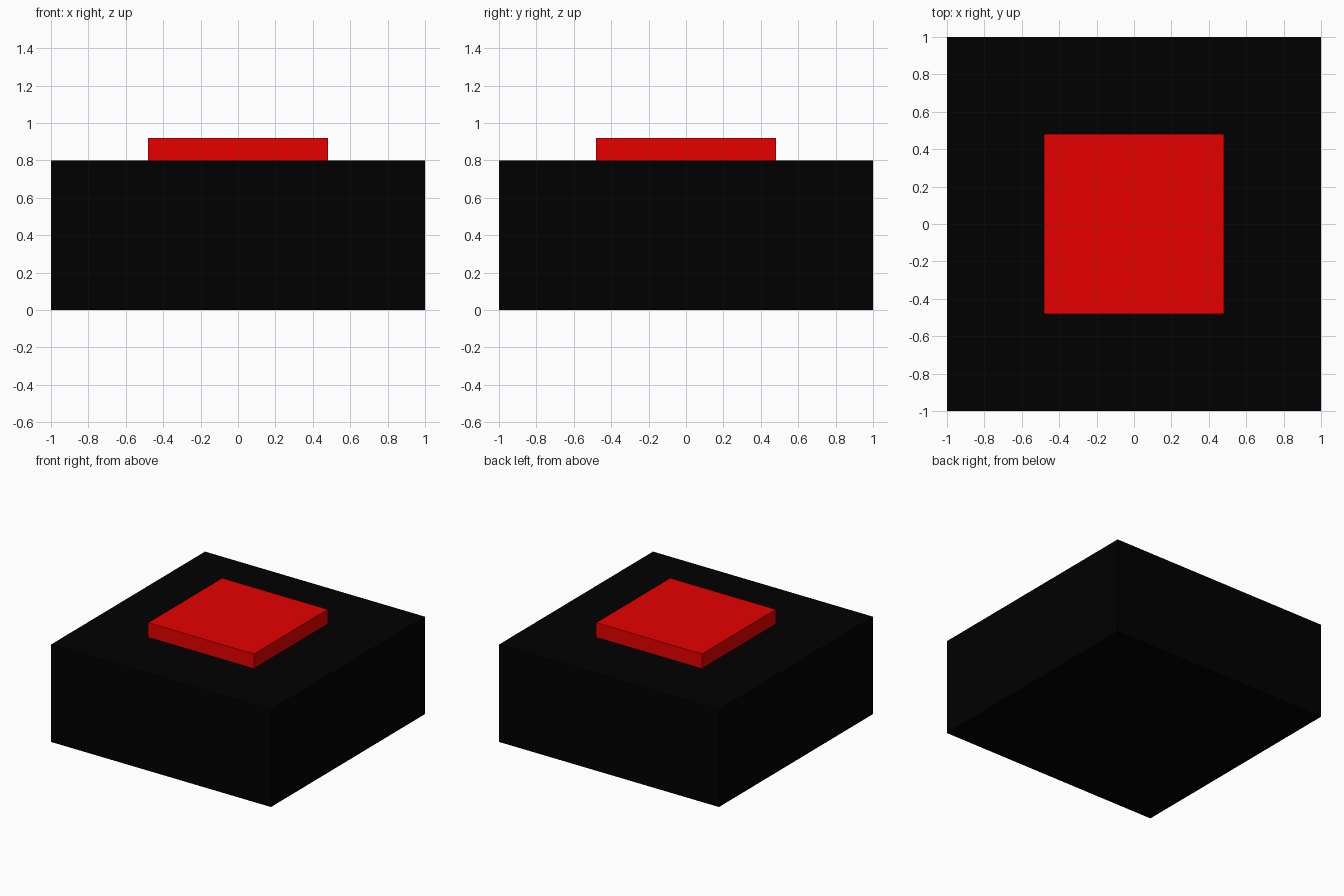
import bpy

if "Cube" in bpy.data.objects:
    bpy.data.objects.remove(bpy.data.objects["Cube"])


def material(name, rgb):
    mat = bpy.data.materials.new(name)
    mat.diffuse_color = (*rgb, 1.0)
    mat.use_nodes = True
    mat.node_tree.nodes["Principled BSDF"].inputs["Base Color"].default_value = mat.diffuse_color
    return mat


def box(name, width, z_low, z_high, mat):
    """Square block centred on the z axis."""
    bpy.ops.mesh.primitive_cube_add(size=1, location=(0, 0, (z_low + z_high) / 2))
    obj = bpy.context.object
    obj.name = name
    obj.scale = (width, width, z_high - z_low)
    bpy.ops.object.transform_apply(location=False, rotation=False, scale=True)
    obj.data.materials.append(mat)
    return obj


# Black housing
box("button_base", 2.0, 0.0, 0.8, material("black", (0.0, 0.0, 0.0)))

# Red push plate on top
box("button_cap", 0.96, 0.8, 0.92, material("red", (0.8, 0.0, 0.0)))
